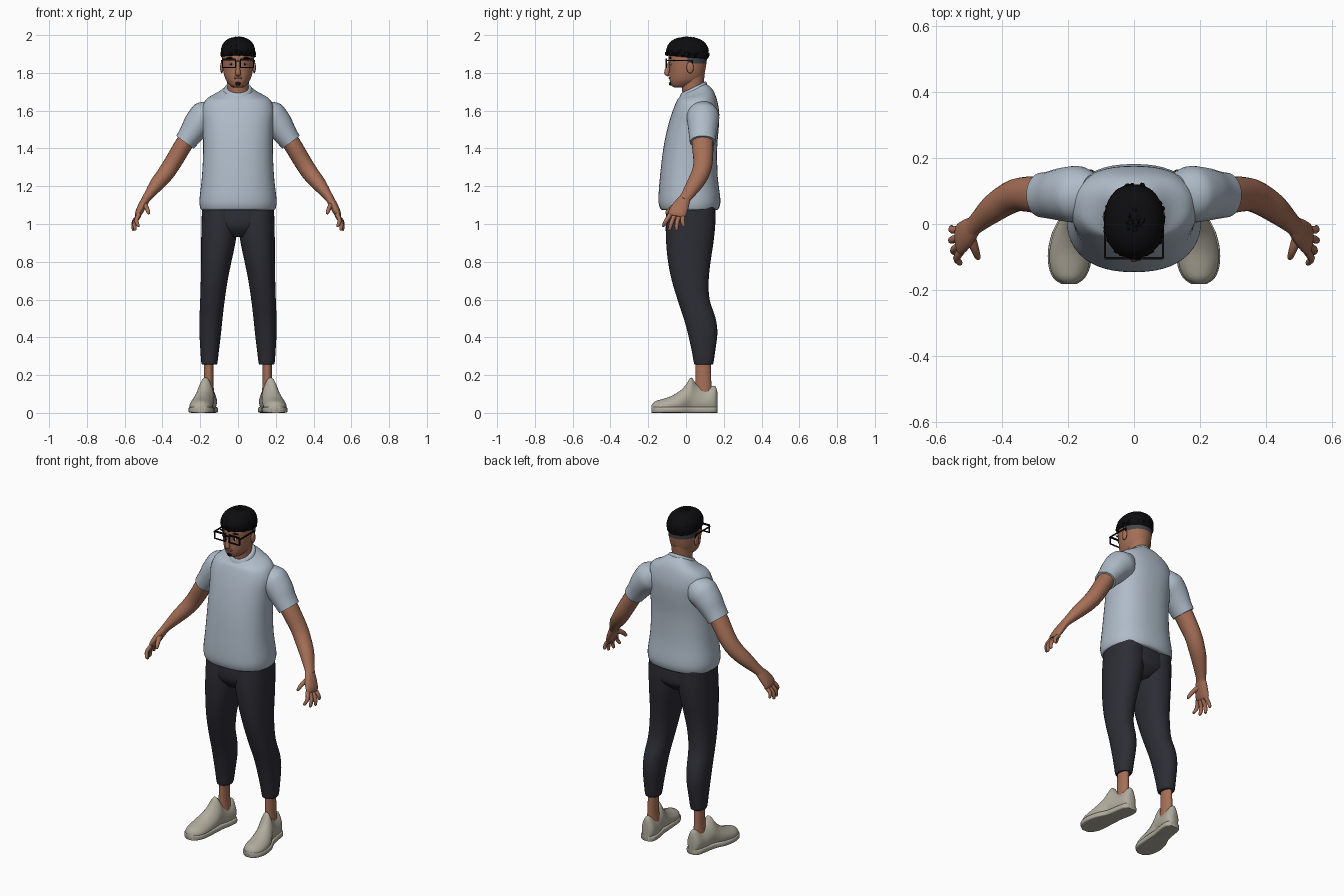
import bpy, bmesh, math, random
from mathutils import Vector, Matrix

random.seed(4)


def material(name, r, g, b):
    m = bpy.data.materials.new(name)
    m.diffuse_color = (r, g, b, 1)
    return m


SHIRT = material("pale_blue_cotton", 0.43, 0.50, 0.58)
PANTS = material("charcoal_cloth", 0.026, 0.026, 0.036)
SKIN = material("brown_skin", 0.38, 0.16, 0.095)
SHOE = material("warm_grey_canvas", 0.44, 0.41, 0.34)
BLACK = material("black", 0.004, 0.004, 0.005)
FADE = material("short_hair_grey", 0.06, 0.06, 0.07)
LIP = material("lip_brown", 0.22, 0.075, 0.05)
WHITE = material("eye_white", 0.55, 0.5, 0.46)


def finish(name, bm, mat, mirror=False, angle=50):
    bmesh.ops.recalc_face_normals(bm, faces=bm.faces)
    me = bpy.data.meshes.new(name)
    bm.to_mesh(me)
    bm.free()
    me.materials.append(mat)
    me.shade_smooth()
    me.set_sharp_from_angle(angle=math.radians(angle))
    ob = bpy.data.objects.new(name, me)
    bpy.context.collection.objects.link(ob)
    if mirror:
        ob.modifiers.new("mirror", 'MIRROR').use_mirror_merge = False
    return ob


def smooth_keys(keys, steps):
    """Catmull-Rom interpolation of tuples of numbers."""
    out = []
    for i in range(len(keys) - 1):
        a, b, c, d = (keys[max(0, min(len(keys) - 1, i + k))] for k in (-1, 0, 1, 2))
        for s in range(steps):
            t = s / steps
            out.append([0.5 * (2 * q + (r - p) * t + (2 * p - 5 * q + 4 * r - w) * t * t
                               + (3 * q - p - 3 * r + w) * t ** 3)
                        for p, q, r, w in zip(a, b, c, d)])
    return out + [list(keys[-1])]


def unit_oval(n, e):
    f = lambda v: math.copysign(abs(v) ** (2 / e), v)
    return [(f(math.cos(2 * math.pi * i / n)), f(math.sin(2 * math.pi * i / n))) for i in range(n)]


def skin_rings(bm, rings):
    rows = [[bm.verts.new(p) for p in ring] for ring in rings]
    n = len(rows[0])
    for a, b in zip(rows, rows[1:]):
        for i in range(n):
            bm.faces.new((a[i], a[(i + 1) % n], b[(i + 1) % n], b[i]))
    bm.faces.new(rows[0])
    bm.faces.new(rows[-1])


def stack(name, keys, mat, mirror=False, n=36, e=2.2, steps=4):
    """Horizontal ovals; key = z, x0, x1, y0, y1, tilt."""
    keys = [k if len(k) == 6 else k + (0,) for k in keys]
    rings = []
    for z, x0, x1, y0, y1, tilt in smooth_keys(keys, steps):
        rings.append([((x0 + x1) / 2 + c * (x1 - x0) / 2,
                       (y0 + y1) / 2 + s * (y1 - y0) / 2, z + tilt * s)
                      for c, s in unit_oval(n, e)])
    bm = bmesh.new()
    skin_rings(bm, rings)
    return finish(name, bm, mat, mirror)


def limb(bm, keys, n=20, steps=4):
    """Tube along a path; key = x, y, z, thickness radius, width radius."""
    pts = smooth_keys(keys, steps)
    rings = []
    for i, (x, y, z, ru, rv) in enumerate(pts):
        t = (Vector(pts[min(i + 1, len(pts) - 1)][:3]) - Vector(pts[max(i - 1, 0)][:3])).normalized()
        v = (Vector((0, 1, 0)) - t * t.y).normalized()
        u = t.cross(v)
        rings.append([Vector((x, y, z)) + u * ru * c + v * rv * s for c, s in unit_oval(n, 2)])
    skin_rings(bm, rings)


def blob(bm, loc, size, seg=16):
    mat = Matrix.Translation(loc) @ Matrix.Diagonal((*size, 1))
    bmesh.ops.create_uvsphere(bm, u_segments=seg, v_segments=seg // 2, radius=1, matrix=mat)


def blob_part(name, loc, size, mat, mirror=False):
    bm = bmesh.new()
    blob(bm, loc, size)
    return finish(name, bm, mat, mirror)


def box(bm, loc, size):
    bmesh.ops.create_cube(bm, size=1, matrix=Matrix.Translation(loc) @ Matrix.Diagonal((*size, 1)))


def sym(z, w, y0, y1, tilt=0):
    return (z, -w, w, y0, y1, tilt)


# Shirt: body, collar, sleeves
stack("shirt_body", [
    sym(1.075, .193, -.128, .165), sym(1.085, .2, -.138, .175), sym(1.13, .204, -.146, .182),
    sym(1.25, .191, -.138, .168), sym(1.40, .184, -.120, .165), sym(1.52, .187, -.095, .174),
    sym(1.60, .192, -.070, .175), sym(1.66, .168, -.050, .160, .01),
    sym(1.69, .110, -.040, .138, .025), sym(1.712, .072, -.025, .108, .03)], SHIRT, n=48, e=2.35)
stack("shirt_collar", [
    sym(1.690, .078, -.034, .113, .03), sym(1.705, .078, -.033, .113, .03),
    sym(1.722, .070, -.026, .107, .03), sym(1.724, .062, -.020, .100, .03)], SHIRT, e=2)
bm = bmesh.new()
limb(bm, [(.125, .09, 1.615, .05, .06), (.165, .09, 1.575, .085, .085), (.21, .09, 1.53, .078, .082),
          (.25, .088, 1.475, .064, .073), (.281, .088, 1.433, .057, .068)], 28)
finish("shirt_sleeve", bm, SHIRT, True)

# Trousers: hips and tapered legs
stack("trouser_hips", [sym(1.12, .18, -.10, .15), sym(1.04, .192, -.107, .155),
                       sym(.98, .17, -.10, .15), sym(.93, .06, -.06, .10)], PANTS)
stack("trouser_leg", [
    (1.10, .0, .19, -.10, .155), (1.0, .001, .193, -.107, .155), (.9, .014, .195, -.105, .145),
    (.8, .035, .195, -.095, .13), (.7, .055, .197, -.075, .12), (.6, .07, .2, -.045, .125),
    (.5, .082, .204, -.012, .157), (.42, .09, .204, .01, .166), (.33, .101, .199, .03, .155),
    (.265, .109, .194, .042, .145), (.255, .115, .188, .048, .138)], PANTS, True)

# Ankles
stack("ankle", [(.09, .124, .186, .04, .14), (.16, .13, .181, .05, .134),
                (.3, .13, .178, .05, .13)], SKIN, True, n=20, e=2)

# Shoes: upper and sole; stations = y, centre x, half width, height
shoe = [(-.182, .197, .018, .04), (-.165, .197, .042, .06), (-.13, .196, .058, .072),
        (-.08, .194, .062, .088), (-.03, .187, .058, .118), (.0, .179, .052, .15),
        (.028, .172, .046, .188), (.055, .166, .045, .152), (.1, .158, .045, .13),
        (.14, .154, .042, .142), (.158, .153, .032, .138), (.166, .153, .018, .11)]
for name, grow, cap in (("shoe_upper", 0, 1), ("shoe_sole", .005, .032)):
    rings = []
    for y, cx, w, h in smooth_keys(shoe, 3):
        h = min(h, cap)
        low = .006 if cap == 1 else 0
        taper = .42 if cap == 1 else 0
        e = 2.4 if cap == 1 else 6
        rings.append([(cx + (w + grow) * c * (1 - taper * max(0, s) * min(1, h / .12)), y,
                       max(low, h / 2 + s * h / 2)) for c, s in unit_oval(24, e)])
    bm = bmesh.new()
    skin_rings(bm, rings)
    finish(name, bm, SHOE, True)

# Arms
bm = bmesh.new()
limb(bm, [(.24, .088, 1.49, .045, .055), (.285, .088, 1.425, .047, .057), (.345, .09, 1.325, .046, .051),
          (.385, .075, 1.265, .044, .048), (.43, .045, 1.21, .038, .043), (.475, .005, 1.15, .025, .032),
          (.492, -.012, 1.125, .022, .030)])
finish("arm", bm, SKIN, True)

# Hands: palm, four fingers, thumb
bm = bmesh.new()
limb(bm, [(.482, -.002, 1.14, .021, .028), (.505, -.025, 1.1, .022, .042),
          (.525, -.044, 1.06, .019, .048), (.532, -.05, 1.04, .012, .043)])
for (y0, z0), (x1, y1, z1) in zip(((-.082, 1.052), (-.061, 1.045), (-.038, 1.042), (-.016, 1.045)),
                                  ((.528, -.118, .985), (.545, -.086, .966), (.554, -.05, .965), (.553, -.012, .985))):
    limb(bm, [(.524, y0, z0, .012, .012), ((.541 + x1) / 2 + .004, (y0 + y1) / 2 - .004, (z0 + z1) / 2, .0105, .0115),
              (x1, y1, z1 + .006, .008, .009), (x1 - .001, y1, z1, .003, .003)], 10, 3)
limb(bm, [(.498, -.035, 1.105, .016, .018), (.483, -.075, 1.085, .012, .014),
          (.474, -.1, 1.06, .009, .010), (.472, -.105, 1.052, .003, .003)], 10, 3)
finish("hand", bm, SKIN, True)

# Neck and head, with closely cropped hair on the back and sides
stack("neck", [sym(1.66, .060, -.015, .098), sym(1.72, .056, -.022, .092),
               sym(1.80, .062, -.03, .1)], SKIN, e=2)
head = stack("head", [
    sym(1.722, .022, -.06, .0), sym(1.732, .040, -.076, .035), sym(1.755, .060, -.085, .075),
    sym(1.78, .071, -.088, .092), sym(1.81, .078, -.088, .101), sym(1.85, .083, -.091, .108),
    sym(1.89, .085, -.093, .110), sym(1.93, .075, -.078, .098), sym(1.97, .04, -.04, .06)],
    SKIN, n=48, e=2.15, steps=6)
head.data.materials.append(FADE)
for p in head.data.polygons:
    if p.center.z > 1.852 and p.center.y > 0.005:
        p.material_index = 1

# Hair: cap covered in small tufts
stack("hair_cap", [sym(1.882, .085, -.088, .112, -.008), sym(1.89, .090, -.1, .119, -.007),
                   sym(1.93, .089, -.103, .118), sym(1.965, .072, -.082, .095),
                   sym(1.985, .04, -.045, .055), sym(1.988, .01, -.005, .015)], BLACK)
bm = bmesh.new()
for i in range(150):
    a = i * 2.39996
    h = (i + .5) / 150
    r = math.sqrt(1 - h * h)
    front = max(0, -math.sin(a))
    loc = (r * .083 * math.cos(a), .008 + r * .106 * math.sin(a), 1.888 + .095 * h + .012 * front * (1 - h))
    s = random.uniform(.010, .017)
    rot = Matrix.Rotation(random.uniform(0, 3), 4, 'Z') @ Matrix.Rotation(random.uniform(-.6, .6), 4, 'X')
    bmesh.ops.create_icosphere(bm, subdivisions=1, radius=1, matrix=Matrix.Translation(loc) @ rot
                               @ Matrix.Diagonal((s * 1.2, s * .8, s * .8, 1)))
finish("hair_tufts", bm, BLACK, angle=30)

# Ears, nose, eyes, brows, lips, chin beard
blob_part("ear", (.086, .022, 1.828), (.009, .019, .031), SKIN, True)
bm = bmesh.new()
limb(bm, [(0, -.088, 1.858, .008, .006), (0, -.095, 1.83, .010, .012), (0, -.102, 1.802, .014, .014),
          (0, -.098, 1.792, .015, .010), (0, -.09, 1.785, .006, .005)], 14)
finish("nose", bm, SKIN)
blob_part("eyeball", (.036, -.081, 1.846), (.013, .007, .006), WHITE, True)
blob_part("iris", (.036, -.086, 1.846), (.0055, .004, .0055), BLACK, True)
blob_part("eyebrow", (.04, -.083, 1.879), (.022, .008, .0045), BLACK, True)
blob_part("lips", (0, -.085, 1.773), (.023, .007, .007), LIP)
blob_part("chin_beard", (0, -.082, 1.743), (.014, .009, .010), BLACK)

# Glasses: square rims, bridge, temples
bm = bmesh.new()
for z, t in ((1.871, .009), (1.828, .005)):
    box(bm, (.048, -.104, z), (.070, .007, t))
for x in (.013, .083):
    box(bm, (x, -.104, 1.85), (.006, .007, .047))
box(bm, (.005, -.104, 1.862), (.0105, .006, .006))
box(bm, (.088, -.04, 1.866), (.005, .13, .007))
box(bm, (.087, .03, 1.857), (.005, .012, .022))
finish("glasses", bm, BLACK, True, 30)
